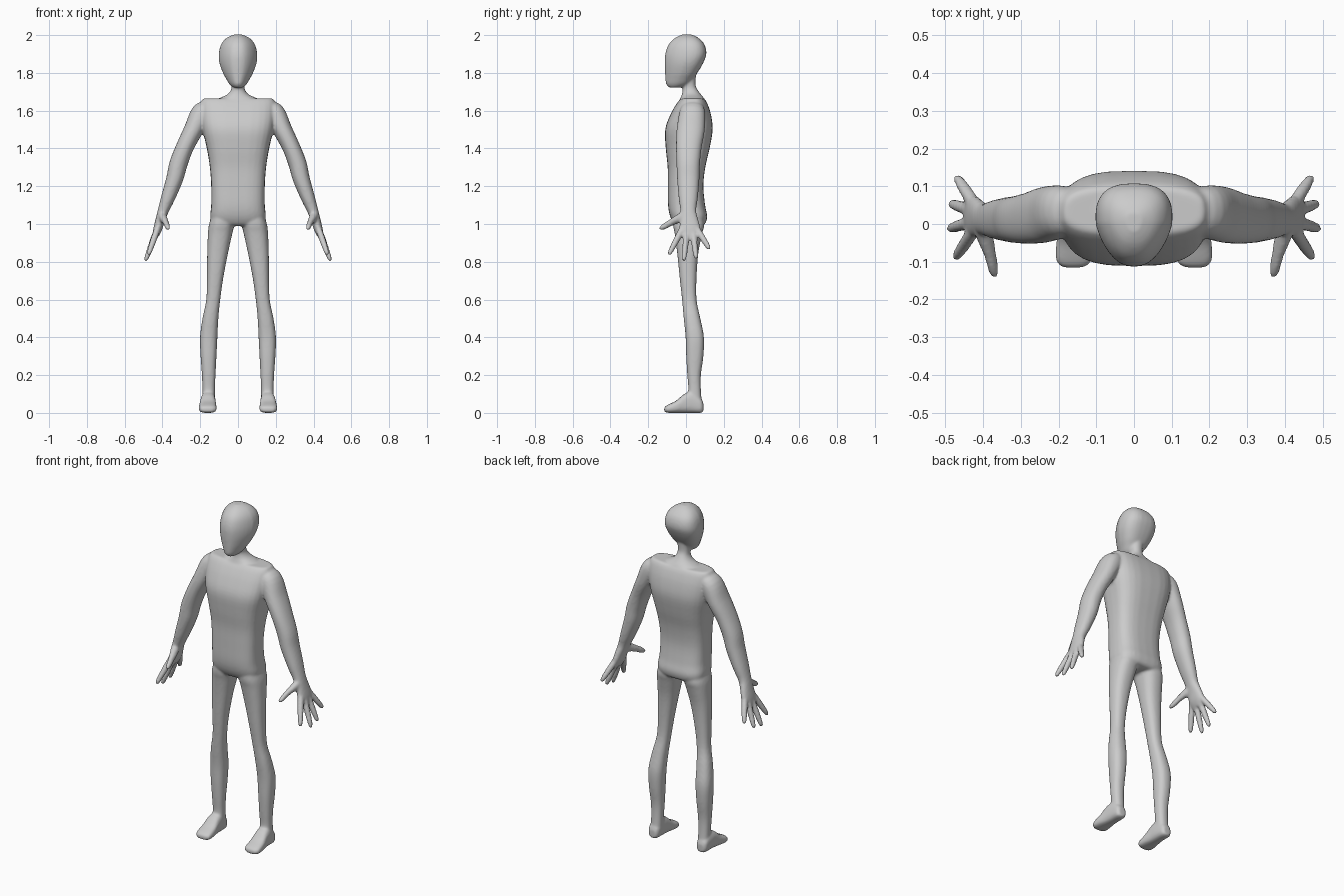
import bpy, bmesh, math
from mathutils import Vector

SIDES, STEPS = 28, 4
bm = bmesh.new()


def spline(rows):
    """Catmull-Rom interpolation through rows of numbers."""
    out = []
    for i in range(len(rows) - 1):
        a, b = rows[max(i - 1, 0)], rows[i]
        c, d = rows[i + 1], rows[min(i + 2, len(rows) - 1)]
        for s in range(STEPS):
            t = s / STEPS
            out.append([0.5 * (2 * q + (r - p) * t + (2 * p - 5 * q + 4 * r - w) * t * t
                               + (3 * q - p - 3 * r + w) * t ** 3)
                        for p, q, r, w in zip(a, b, c, d)])
    out.append(list(rows[-1]))
    return out


def outline(n):
    """Unit superellipse, n = 2 is round and larger is boxier."""
    pts = []
    for k in range(SIDES):
        c, s = math.cos(math.tau * k / SIDES), math.sin(math.tau * k / SIDES)
        pts.append((math.copysign(abs(c) ** (2 / n), c), math.copysign(abs(s) ** (2 / n), s)))
    return pts


def skin(rings, sign):
    """Closed tube over rings of points, sign -1 mirrors it in x."""
    vs = [[bm.verts.new((p[0] * sign, p[1], p[2])) for p in r] for r in rings]
    for a, b in zip(vs, vs[1:]):
        for k in range(SIDES):
            j = (k + 1) % SIDES
            bm.faces.new((a[k], a[j], b[j], b[k]))
    bm.faces.new(vs[0])
    bm.faces.new(vs[-1])


def stack(rows, n=2.4, taper=0.0, along_y=False, sign=1):
    """Rows: level, low and high limits of both cross directions."""
    rings = []
    for h, u0, u1, v0, v1 in spline(rows):
        ring = []
        for c, s in outline(n):
            u = (u0 + u1) / 2 + (u1 - u0) / 2 * c * (1 + taper * (s - abs(s) * 0.6))
            v = (v0 + v1) / 2 + (v1 - v0) / 2 * s
            ring.append((u, h, v) if along_y else (u, v, h))
        rings.append(ring)
    skin(rings, sign)


def tube(rows, n=2.2, sign=1):
    """Rows: centre x, y, z, half thickness and half depth across the path."""
    rows = spline(rows)
    mid = [Vector(r[:3]) for r in rows]
    rings = []
    for i, r in enumerate(rows):
        t = (mid[min(i + 1, len(mid) - 1)] - mid[max(i - 1, 0)]).normalized()
        v = Vector((0, 1, 0))
        v = (v - t * v.dot(t)).normalized()
        u = v.cross(t)
        rings.append([mid[i] + u * r[3] * c + v * r[4] * s for c, s in outline(n)])
    skin(rings, sign)


def finger(base, tip, r, sign):
    base, tip = Vector(base), Vector(tip)
    rows = [(*base.lerp(tip, t), r * k, r * k)
            for t, k in ((0, 1.05), (0.5, 1), (0.85, 0.8), (0.96, 0.6), (1, 0.25))]
    tube(rows, 2, sign)


# head, narrow at the face and broad at the back
stack([(z, -w, w, y0, y1) for z, w, y0, y1 in (
    (1.722, .025, -.09, -.03), (1.74, .045, -.105, .01), (1.77, .063, -.109, .036),
    (1.80, .079, -.111, .06), (1.85, .097, -.113, .09), (1.90, .101, -.11, .108),
    (1.95, .089, -.092, .098), (1.985, .060, -.058, .066), (2.003, .02, -.02, .03))],
    2.6, .22)

# neck, flaring into the shoulders
stack([(z, -w, w, y0, y1) for z, w, y0, y1 in (
    (1.80, .038, -.03, .055), (1.74, .034, -.018, .05), (1.71, .037, -.018, .062),
    (1.685, .058, -.022, .08), (1.665, .10, -.03, .095), (1.63, .15, -.04, .10))], 2.2)

# torso
stack([(z, -w, w, y0, y1) for z, w, y0, y1 in (
    (1.665, .185, -.025, .095), (1.64, .197, -.048, .112), (1.58, .198, -.082, .132),
    (1.50, .188, -.110, .141), (1.40, .165, -.107, .125), (1.30, .149, -.097, .102),
    (1.20, .142, -.096, .092), (1.10, .142, -.095, .101), (1.04, .147, -.084, .112),
    (1.0, .135, -.062, .10), (.99, .10, -.04, .07))], 3.0)

for side in (1, -1):
    # leg
    stack([(1.06, .02, .135, -.07, .085), (1.0, .02, .153, -.07, .097),
           (.95, .03, .159, -.06, .086), (.85, .052, .163, -.047, .066),
           (.72, .077, .164, -.034, .056), (.60, .094, .168, -.021, .056),
           (.50, .104, .188, -.012, .076), (.40, .109, .201, -.002, .095),
           (.30, .114, .198, .001, .092), (.20, .119, .191, .007, .079),
           (.12, .122, .188, .012, .079), (.04, .122, .188, 0, .086)], sign=side)

    # foot
    stack([(.092, .14, .175, .008, .05), (.08, .127, .19, 0, .075),
           (.03, .12, .196, 0, .11), (-.01, .118, .20, 0, .10),
           (-.05, .114, .206, 0, .066), (-.09, .113, .208, 0, .046),
           (-.108, .12, .20, .003, .036), (-.116, .14, .185, .008, .026)],
          2.8, along_y=True, sign=side)

    # arm and palm
    tube([(.15, .035, 1.625, .03, .05), (.19, .034, 1.59, .056, .068),
          (.235, .025, 1.50, .051, .074), (.28, .015, 1.41, .047, .068),
          (.315, .012, 1.32, .048, .062), (.335, .012, 1.24, .045, .059),
          (.37, .012, 1.14, .037, .051), (.396, .012, 1.07, .029, .042),
          (.412, .016, 1.02, .025, .049), (.426, .02, .97, .023, .056),
          (.438, .02, .935, .016, .044)], sign=side)

    # fingers
    for y0, tip in ((-.022, (.475, -.092, .835)), (.006, (.491, -.012, .803)),
                    (.036, (.487, .054, .815)), (.06, (.471, .126, .865))):
        finger((.428, y0, .97), tip, .0165, side)

    # thumb
    tube([(.405, .0, 1.05, .022, .026), (.395, -.035, 1.03, .021, .024),
          (.383, -.075, 1.01, .016, .019), (.374, -.115, .987, .014, .016),
          (.370, -.135, .976, .010, .011), (.369, -.141, .973, .004, .004)], 2, side)

bmesh.ops.recalc_face_normals(bm, faces=bm.faces)
mesh = bpy.data.meshes.new("humanoid_body")
bm.to_mesh(mesh)
bm.free()
body = bpy.data.objects.new("humanoid_body", mesh)
bpy.context.collection.objects.link(body)

grey = bpy.data.materials.new("plain grey")
grey.diffuse_color = (.6, .6, .6, 1)
mesh.materials.append(grey)

# fuse the limbs into one continuous skin and soften the joins
fuse = body.modifiers.new("fuse", 'REMESH')
fuse.mode = 'VOXEL'
fuse.voxel_size = .007
fuse.use_smooth_shade = True
soften = body.modifiers.new("soften", 'SMOOTH')
soften.factor = .5
soften.iterations = 6
